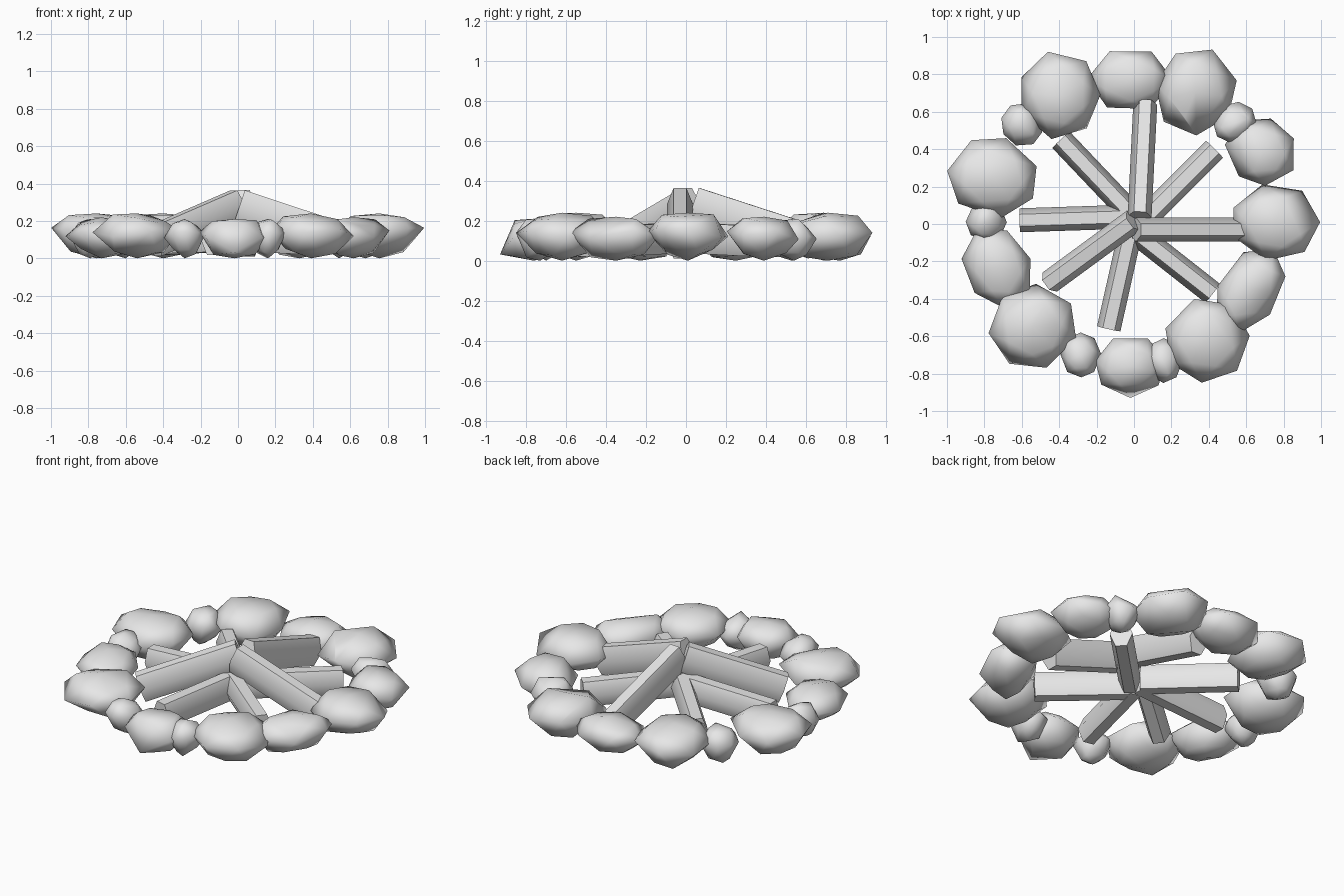
import bpy
import bmesh
import random
from math import cos, sin, radians, tau
from mathutils import Vector, Matrix

random.seed(4)

cube = bpy.data.objects.get("Cube")
if cube:
    bpy.data.objects.remove(cube, do_unlink=True)

grey = bpy.data.materials.new("stone grey")
grey.use_nodes = True
grey.diffuse_color = (0.8, 0.8, 0.8, 1)
grey.node_tree.nodes["Principled BSDF"].inputs["Base Color"].default_value = grey.diffuse_color


def finish(name, bm, angle):
    """Turn a bmesh into a shaded object."""
    bmesh.ops.recalc_face_normals(bm, faces=bm.faces)
    mesh = bpy.data.meshes.new(name)
    bm.to_mesh(mesh)
    bm.free()
    mesh.materials.append(grey)
    obj = bpy.data.objects.new(name, mesh)
    bpy.context.collection.objects.link(obj)
    bpy.ops.object.select_all(action="DESELECT")
    obj.select_set(True)
    bpy.context.view_layer.objects.active = obj
    bpy.ops.object.shade_smooth_by_angle(angle=radians(angle))
    return obj


def stone(name, x, y, long, wide, turn, top, sides=7, tip=0.58):
    """Faceted pebble: hull of a wide waist, two smaller rings and caps."""
    bm = bmesh.new()
    spin = Matrix.Rotation(radians(turn), 3, "Z")
    # ring scale, height as a share of the top, angular offset
    for scale, level, shift in ((0.6, 0.17, 0.5), (1, 0.58, 0), (0.64, 0.88, 0.5)):
        for i in range(sides):
            a = tau * (i + shift) / sides
            if i:
                a += random.uniform(-0.08, 0.08)
            z = top * (level + random.uniform(-0.1, 0.1))
            if scale == 1 and i == 0:
                z = top * tip
            p = spin @ Vector((long * scale * cos(a), wide * scale * sin(a), z))
            bm.verts.new(p + Vector((x, y, 0)))
    for z in (0, top):
        bm.verts.new((x, y, z))
    hull = bmesh.ops.convex_hull(bm, input=bm.verts)
    loose = [v for v in hull["geom_interior"] if isinstance(v, bmesh.types.BMVert)]
    bmesh.ops.delete(bm, geom=loose, context="VERTS")
    return finish(name, bm, 85)


# Large stones: x, y, half length, half width, turn, top, sides, tip level
large_stones = [
    (-0.40, 0.69, 0.22, 0.24, 0, 0.24),
    (-0.02, 0.77, 0.23, 0.175, 0, 0.21, 6),
    (0.33, 0.71, 0.24, 0.22, 68, 0.24),
    (0.68, 0.39, 0.2, 0.18, -31, 0.22),
    (0.755, 0.01, 0.24, 0.21, 0, 0.24, 7, 0.68),
    (0.62, -0.35, 0.25, 0.165, 60, 0.22),
    (0.39, -0.62, 0.23, 0.23, -97, 0.24),
    (-0.02, -0.76, 0.17, 0.19, -90, 0.21, 7, 0.15),
    (-0.54, -0.55, 0.24, 0.23, 188, 0.24),
    (-0.73, -0.23, 0.23, 0.18, 118, 0.22),
    (-0.755, 0.25, 0.246, 0.22, 172, 0.24, 7, 0.68),
]
for i, data in enumerate(large_stones):
    stone(f"large_stone_{i + 1}", *data)

# Small filler stones: x, y, half length, half width, turn
small_stones = [
    (0.54, 0.54, 0.12, 0.11, 40),
    (0.16, -0.73, 0.12, 0.1, 90),
    (-0.285, -0.7, 0.12, 0.11, 90),
    (-0.79, 0.01, 0.11, 0.105, 0),
    (-0.6, 0.53, 0.12, 0.11, 120),
]
for i, data in enumerate(small_stones):
    stone(f"small_stone_{i + 1}", *data, 0.21, 8)


def log(name, start, end, depth):
    """Six-sided log with a flat side up, running from start to end."""
    a, b = Vector(start), Vector(end)
    along = (b - a).normalized()
    side = along.cross(Vector((0, 0, 1))).normalized()
    up = side.cross(along)
    bm = bmesh.new()
    for centre in (a, b):
        for i in range(6):
            t = tau * (i + 0.5) / 6
            bm.verts.new(centre + up * depth * cos(t) + side * 0.064 * sin(t))
    bmesh.ops.convex_hull(bm, input=bm.verts)
    bmesh.ops.dissolve_limit(bm, angle_limit=0.01, verts=bm.verts, edges=bm.edges)
    return finish(name, bm, 65)


# Three tall logs lean together in the middle
leaning = [
    ((0.03, 0.04), (0.06, 0.64)),
    ((0.01, -0.03), (0.6, -0.03)),
    ((0, 0.02), (-0.45, -0.31)),
]
for i, (start, end) in enumerate(leaning):
    log(f"leaning_log_{i + 1}", (*start, 0.285), (*end, 0.09), 0.096)

# Five logs lie almost flat beneath them
lying = [
    ((0.03, 0), (0.43, 0.4)),
    ((0, -0.04), (0.42, -0.37)),
    ((-0.01, 0), (-0.135, -0.56)),
    ((0, 0.04), (-0.61, 0.02)),
    ((-0.01, 0.05), (-0.39, 0.45)),
]
for i, (start, end) in enumerate(lying):
    log(f"lying_log_{i + 1}", (*start, 0.115), (*end, 0.095), 0.088)
